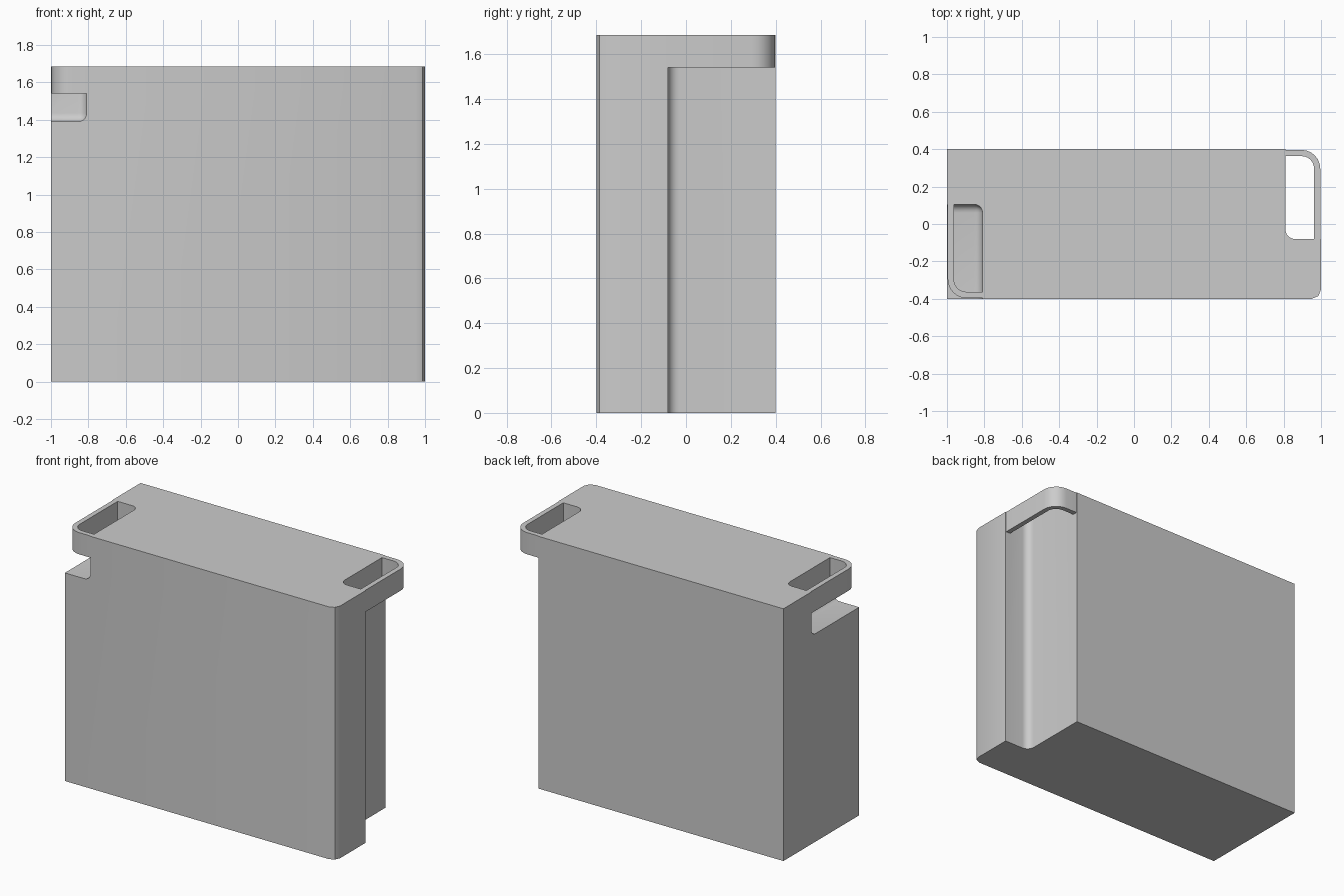
import bpy, bmesh, math
from mathutils import Vector

if "Cube" in bpy.data.objects:
    bpy.data.objects.remove(bpy.data.objects["Cube"])

TOP, LOOP_Z = 1.685, 1.54


def rounded(points, radii, seg=6):
    """2D outline with some corners replaced by arcs."""
    out, n = [], len(points)
    for i, (p, r) in enumerate(zip(points, radii)):
        p = Vector(p)
        if r == 0:
            out.append(p)
            continue
        a = (Vector(points[i - 1]) - p).normalized() * r
        b = (Vector(points[(i + 1) % n]) - p).normalized() * r
        for k in range(seg + 1):
            t = math.pi / 2 * k / seg
            out.append(p + a * (1 - math.sin(t)) + b * (1 - math.cos(t)))
    return out


def prism(name, outline, z0, z1):
    bm = bmesh.new()
    face = bm.faces.new([bm.verts.new((p[0], p[1], z0)) for p in outline])
    ext = bmesh.ops.extrude_face_region(bm, geom=[face])
    verts = [v for v in ext["geom"] if isinstance(v, bmesh.types.BMVert)]
    bmesh.ops.translate(bm, verts=verts, vec=(0, 0, z1 - z0))
    return finish(name, bm)


def finish(name, bm):
    bmesh.ops.recalc_face_normals(bm, faces=bm.faces)
    mesh = bpy.data.meshes.new(name)
    bm.to_mesh(mesh)
    bm.free()
    obj = bpy.data.objects.new(name, mesh)
    bpy.context.collection.objects.link(obj)
    return obj


def combine(target, other, operation):
    mod = target.modifiers.new(operation, 'BOOLEAN')
    mod.operation, mod.object, mod.solver = operation, other, 'EXACT'
    bpy.context.view_layer.objects.active = target
    bpy.ops.object.modifier_apply(modifier=mod.name)
    bpy.data.objects.remove(other)


def corner_loop(name, s, y_end):
    """Thin wall wrapping a corner; s = -1 turns it half a turn."""
    xo, yo, xi, yi = 0.996, 0.396, 0.963, 0.363
    pts = [(0.79, yo), (xo, yo), (xo, y_end), (xi, y_end), (xi, yi), (0.79, yi)]
    outline = rounded(pts, [0, 0.1, 0, 0, 0.067, 0])
    return prism(name, [p * s for p in outline], LOOP_Z, TOP)


# Main block with one softened upright corner
body = prism("body", rounded([(-1, -0.4), (1, -0.4), (1, 0.4), (-1, 0.4)],
                             [0, 0.05, 0, 0], 2), 0, TOP)

# Full-height recess at the back right
recess = prism("recess_cutter",
               rounded([(0.81, -0.08), (1.2, -0.08), (1.2, 0.6), (0.81, 0.6)],
                       [0.05, 0, 0, 0]), -0.2, 2)
combine(body, recess, 'DIFFERENCE')

# Shallow recess at the front left, its inner edges rounded
bm = bmesh.new()
bmesh.ops.create_cube(bm, size=1)
lo, hi = Vector((-1.2, -0.6, 1.39)), Vector((-0.81, 0.105, 2))
for v in bm.verts:
    v.co = Vector([lo[i] if v.co[i] < 0 else hi[i] for i in range(3)])
inner = min(bm.verts, key=lambda v: (v.co - Vector((-0.81, 0.105, 1.39))).length)
bmesh.ops.bevel(bm, geom=list(inner.link_edges), offset=0.045, segments=5,
                profile=0.5, affect='EDGES')
combine(body, finish("pocket_cutter", bm), 'DIFFERENCE')

# Loops around the two recessed corners
combine(body, corner_loop("right_loop", 1, -0.1), 'UNION')
combine(body, corner_loop("left_loop", -1, -0.125), 'UNION')

bpy.ops.object.select_all(action='DESELECT')
body.select_set(True)
bpy.context.view_layer.objects.active = body
bpy.ops.object.shade_smooth_by_angle(angle=math.radians(30))
